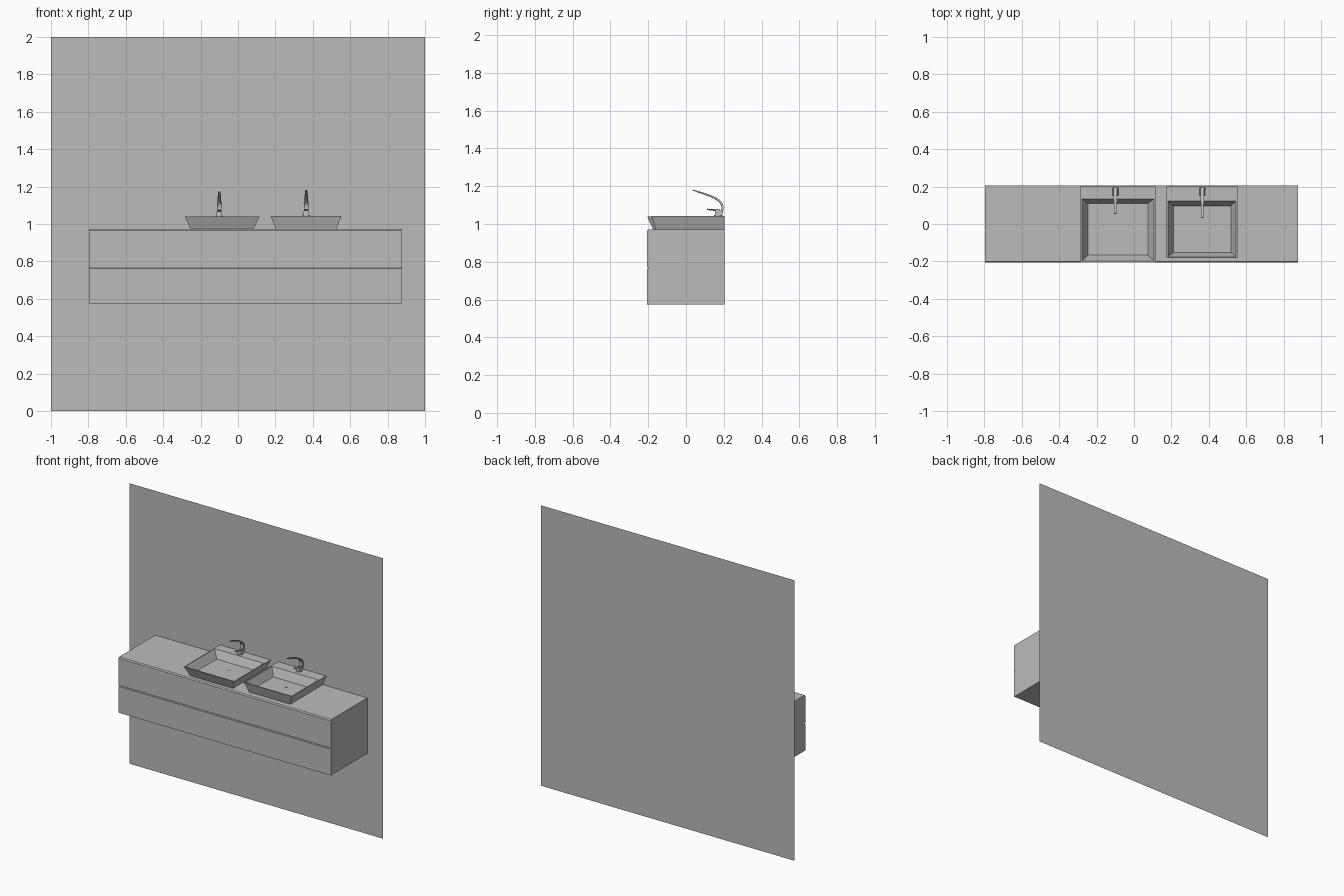
import bpy, bmesh
from mathutils import Vector
from mathutils.geometry import interpolate_bezier

cube = bpy.data.objects.get("Cube")
if cube:
    bpy.data.objects.remove(cube, do_unlink=True)

# One plain grey for everything
grey = bpy.data.materials.new("plain_grey")
grey.use_nodes = True
COLOUR = (0.5, 0.5, 0.5, 1)
grey.diffuse_color = COLOUR
grey.node_tree.nodes["Principled BSDF"].inputs["Base Color"].default_value = COLOUR

BACK = 0.206
FRONT = -0.206
COUNTER = 0.972


def finish(name, bm, smooth=False):
    bmesh.ops.recalc_face_normals(bm, faces=bm.faces)
    mesh = bpy.data.meshes.new(name)
    bm.to_mesh(mesh)
    bm.free()
    mesh.materials.append(grey)
    obj = bpy.data.objects.new(name, mesh)
    bpy.context.collection.objects.link(obj)
    if smooth:
        bpy.ops.object.select_all(action='DESELECT')
        obj.select_set(True)
        bpy.context.view_layer.objects.active = obj
        bpy.ops.object.shade_smooth_by_angle(angle=0.6)
    return obj


def loft(bm, rings, cap_start=True, cap_end=True):
    """Bridge equal-sized closed rings of points in order."""
    loops = [[bm.verts.new(p) for p in ring] for ring in rings]
    for a, b in zip(loops, loops[1:]):
        n = len(a)
        for i in range(n):
            j = (i + 1) % n
            bm.faces.new((a[i], a[j], b[j], b[i]))
    if cap_start:
        bm.faces.new(loops[0])
    if cap_end:
        bm.faces.new(loops[-1])


def rect(x0, x1, y0, y1, z):
    return [(x0, y0, z), (x1, y0, z), (x1, y1, z), (x0, y1, z)]


def cylinder(name, centre, radius, z0, z1, sides=20):
    bm = bmesh.new()
    bmesh.ops.create_cone(bm, cap_ends=True, segments=sides, radius1=radius,
                          radius2=radius, depth=z1 - z0)
    bmesh.ops.translate(bm, verts=bm.verts, vec=(*centre, (z0 + z1) / 2))
    return finish(name, bm, True)


# Wall panel: a single sheet
bm = bmesh.new()
bm.faces.new([bm.verts.new(p) for p in
              ((-1, BACK, 0), (1, BACK, 0), (1, BACK, 2), (-1, BACK, 2))])
finish("wall_panel", bm)

# Cabinet: side profile with a drawer groove and a chamfered front edge
profile = [(BACK - 0.001, 0.575), (FRONT, 0.575), (FRONT, 0.762),
           (FRONT + 0.008, 0.765), (FRONT + 0.008, 0.77), (FRONT, 0.77),
           (FRONT, COUNTER - 0.008), (FRONT + 0.006, COUNTER),
           (BACK - 0.001, COUNTER)]
bm = bmesh.new()
loft(bm, [[(x, y, z) for y, z in profile] for x in (-0.797, 0.877)])
finish("cabinet", bm)


def basin(name, x0, x1, front, deck, top, side_in, front_in):
    """Tapered basin with a flat tap deck at the back and a sloped bowl."""
    rim, back, floor = 0.007, BACK - 0.003, COUNTER + 0.012
    bm = bmesh.new()
    loft(bm, [
        rect(x0 + side_in, x1 - side_in, front + front_in, back, COUNTER),
        rect(x0, x1, front, back, top),
        rect(x0 + rim, x1 - rim, front + rim, deck, top),
        rect(x0 + side_in + 0.008, x1 - side_in - 0.008,
             front + front_in + 0.008, deck - 0.025, floor)])
    finish(name, bm)


def tap(name, x, deck_z, tip_y, tip_z):
    """Swept, tapering flat spout on a small body with a lever."""
    y = 0.168
    cylinder(name + "_flange", (x, y), 0.02, deck_z, deck_z + 0.004)
    bm = bmesh.new()
    loft(bm, [rect(x - w, x + w, y - w, y + 0.024, deck_z + h)
              for w, h in ((0.016, 0.003), (0.013, 0.028))])
    finish(name + "_body", bm)

    path = interpolate_bezier(Vector((0, 0.185, deck_z + 0.015)),
                              Vector((0, 0.222, deck_z + 0.085)),
                              Vector((0, 0.13, deck_z + 0.108)),
                              Vector((0, tip_y, tip_z)), 20)
    rings = []
    for i, p in enumerate(path):
        t = i / (len(path) - 1)
        along = (path[min(i + 1, 19)] - path[max(i - 1, 0)]).normalized()
        wide = Vector((0.013 - 0.007 * t, 0, 0))
        thick = along.cross(Vector((1, 0, 0))) * (0.006 - 0.003 * t)
        p = p + Vector((x, 0, 0))
        rings.append([p - wide - thick, p + wide - thick,
                      p + wide + thick, p - wide + thick])
    bm = bmesh.new()
    loft(bm, rings)
    finish(name + "_spout", bm, True)

    # Lever reaching forward over the deck
    bm = bmesh.new()
    loft(bm, [[(x + sx * w, ly, lz + sz * h) for sx, sz in
               ((-1, -1), (1, -1), (1, 1), (-1, 1))]
              for ly, lz, w, h in ((0.18, deck_z + 0.03, 0.009, 0.005),
                                   (0.11, deck_z + 0.036, 0.005, 0.002))])
    finish(name + "_lever", bm)


basin("right_basin", -0.285, 0.115, FRONT + 0.001, 0.135, 1.04, 0.032, 0.03)
basin("left_basin", 0.175, 0.553, -0.183, 0.122, 1.043, 0.027, 0.022)
tap("right_tap", -0.1, 1.04, 0.055, 1.172)
tap("left_tap", 0.365, 1.043, 0.034, 1.18)
for side, cx in (("right", -0.085), ("left", 0.365)):
    cylinder(side + "_drain", (cx, 0.02), 0.01, COUNTER + 0.01, COUNTER + 0.014)
